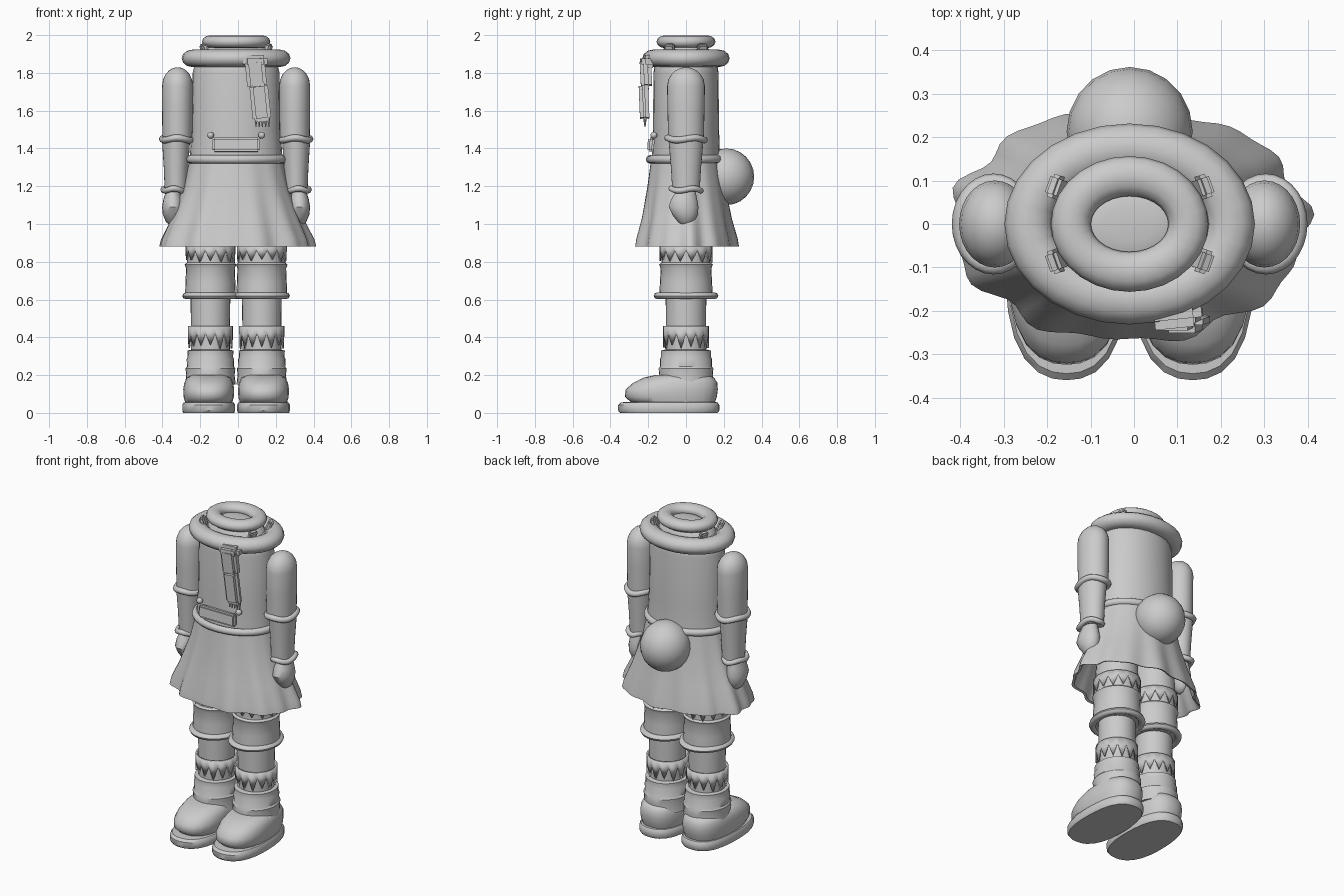
import bpy, bmesh, math, random
from mathutils import Matrix, Vector

random.seed(4)
old = bpy.data.objects.get("Cube")
if old:
    bpy.data.objects.remove(old, do_unlink=True)

CX = -0.01      # body centre line
mat = bpy.data.materials.new("plain grey")
mat.use_nodes = True
GREY = (0.6, 0.6, 0.6, 1)
mat.diffuse_color = GREY
mat.node_tree.nodes["Principled BSDF"].inputs["Base Color"].default_value = GREY


def finish(name, bm, angle=40):
    bmesh.ops.recalc_face_normals(bm, faces=bm.faces)
    me = bpy.data.meshes.new(name)
    bm.to_mesh(me)
    bm.free()
    me.materials.append(mat)
    for p in me.polygons:
        p.use_smooth = True
    me.set_sharp_from_angle(angle=math.radians(angle))
    ob = bpy.data.objects.new(name, me)
    bpy.context.collection.objects.link(ob)
    return ob


def loft(name, sections, x=0, y=0, n=28, shape=None, caps=True, angle=40):
    """Stack oval rings (z, rx, ry, y offset); shape(a, i) scales a ring point."""
    bm = bmesh.new()
    rings = []
    for i, (z, rx, ry, oy) in enumerate(sections):
        ring = []
        for k in range(n):
            a = math.tau * k / n
            s = shape(a, i) if shape else 1
            ring.append(bm.verts.new((CX + x + rx * s * math.cos(a),
                                      y + oy + ry * s * math.sin(a), z)))
        rings.append(ring)
    for lo, hi in zip(rings, rings[1:]):
        for k in range(n):
            m = (k + 1) % n
            bm.faces.new((lo[k], lo[m], hi[m], hi[k]))
    if caps:
        bm.faces.new(rings[0])
        bm.faces.new(rings[-1])
    return finish(name, bm, angle)


def hoop(name, x, y, z, rx, ry, tube, height, n=28, m=8, wobble=0):
    """Oval ring with an oval tube; rx and ry reach the tube centre."""
    bm = bmesh.new()
    rings = []
    for k in range(n):
        a = math.tau * k / n
        dz = wobble * math.sin(3 * a)
        ring = []
        for j in range(m):
            b = math.tau * j / m
            d = tube * math.cos(b)
            ring.append(bm.verts.new((CX + x + (rx + d) * math.cos(a),
                                      y + (ry + d) * math.sin(a),
                                      z + dz + height * math.sin(b))))
        rings.append(ring)
    for k in range(n):
        p, q = rings[k], rings[(k + 1) % n]
        for j in range(m):
            bm.faces.new((p[j], q[j], q[(j + 1) % m], p[(j + 1) % m]))
    return finish(name, bm, 50)


def ball(name, centre, radii):
    bm = bmesh.new()
    bmesh.ops.create_uvsphere(bm, u_segments=20, v_segments=12, radius=1)
    bmesh.ops.transform(bm, matrix=Matrix.Translation(centre) @ Matrix.Diagonal((*radii, 1)), verts=bm.verts)
    return finish(name, bm)


def box(name, centre, size, rot=(0, 0, 0), bevel=0.0):
    bm = bmesh.new()
    bmesh.ops.create_cube(bm, size=1)
    bmesh.ops.transform(bm, matrix=Matrix.Diagonal((*size, 1)), verts=bm.verts)
    if bevel:
        bmesh.ops.bevel(bm, geom=bm.edges[:], offset=bevel, segments=2, affect='EDGES')
    ob = finish(name, bm)
    ob.location = centre
    ob.rotation_euler = rot
    return ob


def zigzag_cuff(name, x, top, low, high, rx, ry, teeth=14):
    """Band with icicle points hanging from its lower edge."""
    bm = bmesh.new()
    n = teeth * 2
    rows = [[], []]
    for k in range(n):
        a = math.tau * k / n
        c, s = math.cos(a), math.sin(a)
        bottom = low + random.uniform(0, 0.025) if k % 2 else high
        rows[0].append(bm.verts.new((CX + x + rx * c, ry * s, top)))
        rows[1].append(bm.verts.new((CX + x + rx * c, ry * s, bottom)))
    for k in range(n):
        m = (k + 1) % n
        bm.faces.new((rows[0][k], rows[0][m], rows[1][m], rows[1][k]))
    ob = finish(name, bm)
    mod = ob.modifiers.new("thickness", 'SOLIDIFY')
    mod.thickness = 0.009
    mod.offset = 0
    return ob


# Torso and belt
loft("torso", [(1.30, .25, .185, 0), (1.36, .245, .18, 0), (1.5, .235, .175, 0),
               (1.8, .23, .172, 0), (1.86, .215, .165, 0), (1.9, .18, .14, 0)])
hoop("belt", 0, -.005, 1.342, .247, .187, .021, .022)

# Skirt: pleats deepen toward the hem, inside left hollow
def pleats(a, i):
    depth = (0, .015, .035, .05, .05, .05, .02, 0)[i]
    return 1 + depth * (.6 * math.sin(9 * a + 1) + .5 * math.sin(14 * a))

loft("skirt", [(1.34, .245, .185, 0), (1.2, .28, .205, 0), (1.03, .345, .235, 0),
               (.92, .395, .262, 0), (.88, .405, .268, 0), (.885, .39, .255, 0),
               (1.1, .3, .21, 0), (1.3, .23, .17, 0)],
     n=84, shape=pleats, caps=False, angle=50)
ball("tail_ball", (CX, .213, 1.25), (.145, .148, .15))

# Scarf: two coils, collar folds and a hanging end
hoop("scarf_lower_coil", 0, 0, 1.877, .232, .175, .056, .046, m=12)
hoop("scarf_upper_coil", 0, 0, 1.965, .135, .11, .046, .034, m=12)
loft("scarf_neck", [(1.86, .19, .14, 0), (1.92, .165, .125, 0), (1.95, .13, .1, 0),
                    (1.962, .06, .04, 0)])
for side in (-1, 1):
    for y in (-.085, .085):
        box("scarf_fold", (CX + side * .168, y, 1.925), (.03, .055, .06),
            (0, side * .35, side * y * 4), .008)
box("scarf_end_upper", (.095, -.212, 1.795), (.105, .06, .16), (.05, -.1, 0), .018)
box("scarf_end_lower", (.118, -.222, 1.645), (.098, .05, .205), (.04, -.1, 0), .018)
box("scarf_bridge", (.09, -.2, 1.86), (.13, .08, .07), (0, 0, .1), .02)
for k in range(5):
    bm = bmesh.new()
    bmesh.ops.create_cone(bm, cap_ends=True, segments=6, radius1=.003, radius2=.009, depth=.05)
    finish("scarf_tassel", bm).location = (.095 + k * .017, -.217, 1.538)

# Front pocket with two buttons
box("pocket_flap", (CX, -.186, 1.42), (.25, .035, .075), (-.08, 0, 0), .01)
for side in (-1, 1):
    ball("pocket_button", (CX + side * .135, -.17, 1.47), (.018, .018, .018))

# Arms, hands and cuffs
dome = [(1.44 + .29 + .1 * math.sin(t), .082 * math.cos(t), .1 * math.cos(t), 0)
        for t in (0, .35, .7, 1.0, 1.25, 1.45)]
for side, word in ((-1, "right_"), (1, "left_")):
    ax = side * .31
    loft(word + "upper_arm", [(1.44, .08, .094, 0), (1.6, .082, .098, 0)] + dome, x=ax)
    hoop(word + "elbow_cuff", ax + side * .003, 0, 1.45, .076, .096, .02, .018, wobble=.006)
    loft(word + "forearm", [(1.17, .06, .072, 0), (1.3, .065, .08, 0), (1.44, .074, .092, 0)],
         x=ax + side * .008)
    hoop(word + "wrist_cuff", ax + side * .02, 0, 1.182, .055, .078, .016, .016, wobble=.006)
    loft(word + "hand", [(.99, .012, .015, 0), (1.01, .036, .042, 0), (1.05, .053, .068, -.005),
                         (1.09, .057, .08, -.013), (1.13, .05, .07, -.01), (1.18, .035, .05, 0)],
         x=side * .335, n=18)

# Legs, socks and boots
def egg(a, i):
    return 1 - .05 * math.sin(a) + .035 * math.cos(4 * a + math.pi)

def span(z, front, back, rx):
    return (z, rx, (back - front) / 2, (back + front) / 2)

for side, word in ((-1, "right_"), (1, "left_")):
    lx = side * .136
    loft(word + "breeches", [(.61, .135, .142, 0), (.69, .132, .138, 0), (.765, .129, .134, 0),
                             (.785, .137, .142, 0), (.795, .125, .13, 0), (.9, .12, .128, 0),
                             (1.1, .105, .12, 0)], x=lx)
    hoop(word + "knee_band", lx - side * .002, 0, .62, .13, .15, .021, .018)
    zigzag_cuff(word + "lace", lx, .89, .79, .86, .128, .136)
    loft(word + "shin", [(.3, .103, .106, 0), (.46, .103, .106, 0), (.64, .106, .108, 0)], x=lx)
    zigzag_cuff(word + "sock_fringe", lx, .46, .335, .42, .115, .117)
    loft(word + "boot_shaft", [(.15, .134, .145, 0), (.2, .128, .142, 0), (.235, .132, .145, 0),
                               (.245, .124, .138, 0), (.285, .126, .138, 0), (.295, .12, .133, 0),
                               (.33, .122, .133, 0), (.335, .1, .11, 0)], x=lx)
    sx = side * .145
    loft(word + "boot_foot", [span(.05, -.28, .17, .128), span(.085, -.32, .185, .138),
                              span(.125, -.315, .19, .14), span(.16, -.275, .185, .134),
                              span(.187, -.22, .165, .12), span(.2, -.16, .13, .095),
                              span(.204, -.1, .1, .05)], x=sx, shape=egg, angle=60)
    loft(word + "boot_sole", [span(.0, -.345, .19, .14), span(.012, -.355, .2, .145),
                              span(.042, -.355, .2, .145), span(.056, -.34, .19, .137),
                              span(.058, -.28, .15, .1)], x=sx, shape=egg)
